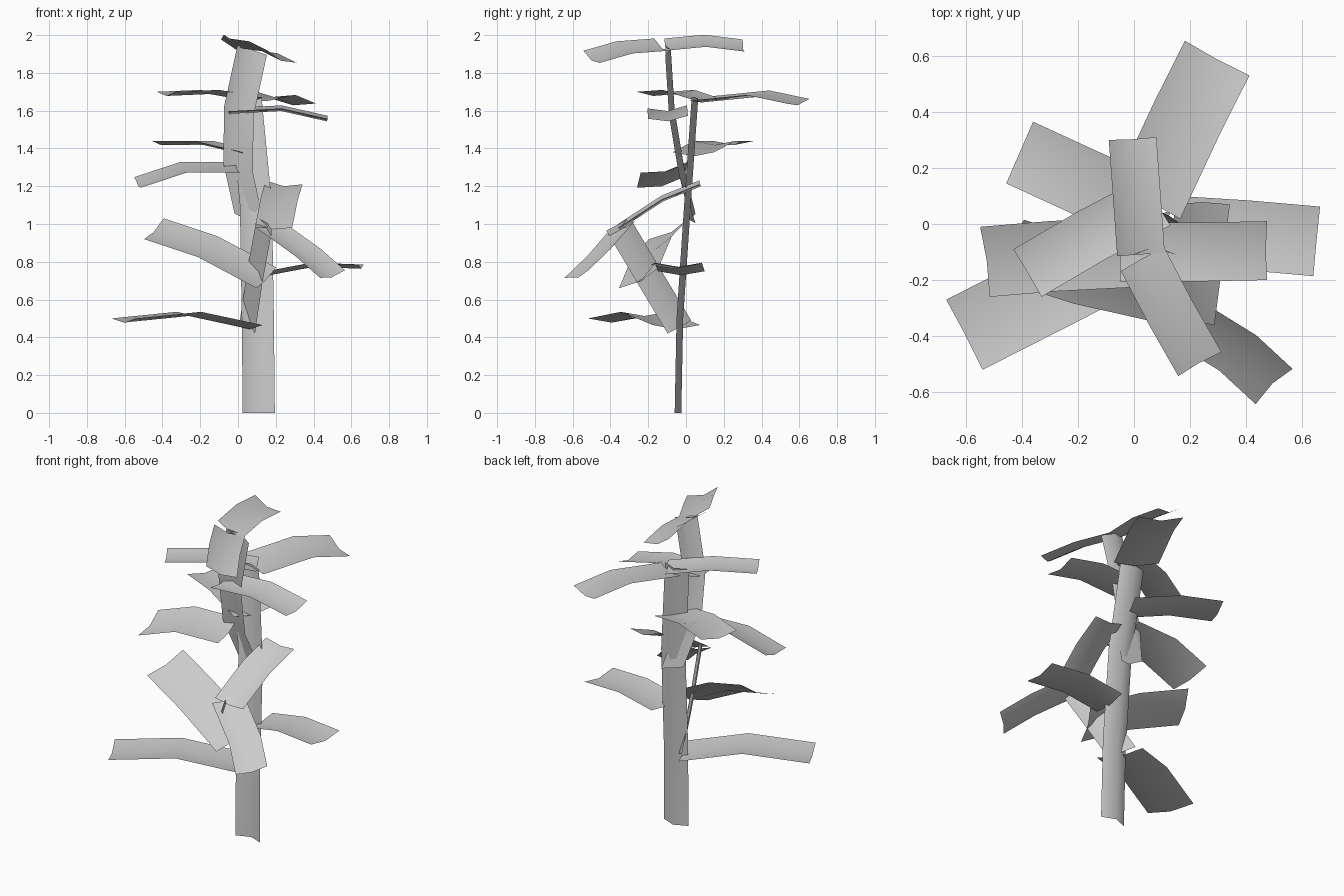
import bpy
from mathutils import Vector

if "Cube" in bpy.data.objects:
    bpy.data.objects.remove(bpy.data.objects["Cube"])

grey = bpy.data.materials.new("pale_grey")
grey.use_nodes = True
colour = (0.6, 0.6, 0.6, 1)
grey.diffuse_color = colour
grey.node_tree.nodes["Principled BSDF"].inputs["Base Color"].default_value = colour


def card(name, path, half, cup):
    """Creased strip along a path; half is the vector from centre to edge."""
    path = [Vector(p) for p in path]
    half = Vector(half)
    verts, faces = [], []
    for i, p in enumerate(path):
        along = path[min(i + 1, len(path) - 1)] - path[max(i - 1, 0)]
        normal = half.cross(along).normalized()
        if abs(normal.z) > 0.3:          # leaves sag below their edges
            normal *= 1 if normal.z > 0 else -1
        elif normal.y > 0:               # stems fold backwards
            normal *= -1
        verts += [p - half, p - normal * cup, p + half]
    for i in range(len(path) - 1):
        for j in range(2):
            a = 3 * i + j
            faces.append((a, a + 1, a + 4, a + 3))
    mesh = bpy.data.meshes.new(name)
    mesh.from_pydata(verts, [], faces)
    mesh.materials.append(grey)
    for poly in mesh.polygons:
        poly.use_smooth = True
    obj = bpy.data.objects.new(name, mesh)
    bpy.context.collection.objects.link(obj)


# Stems
card("main_stem", [(.11, -.06, 0), (.105, -.05, .5), (.095, -.01, 1.1), (.04, .03, 1.67)],
     (.085, 0, 0), .035)
card("upper_stem", [(.06, .05, 1.03), (.0, -.04, 1.3), (.005, -.09, 1.6), (.075, -.11, 1.92)],
     (.078, 0, -.025), .03)
card("front_branch", [(.05, -.035, .455), (.09, -.2, .73), (.14, -.36, 1.0)],
     (.04, -.062, -.035), .02)

# Leaves: base, middle, tip, then half width vector
leaves = {
    "low_left_leaf": ([(.065, -.05, .465), (-.26, -.22, .535), (-.605, -.395, .5)], (.065, -.125, 0)),
    "branch_right_leaf": ([(.16, -.33, 1.0), (.37, -.46, .85), (.5, -.58, .735)], (.066, .063, .02)),
    "branch_back_leaf": ([(.19, -.36, .99), (.22, -.13, 1.14), (.245, .07, 1.22)], (.097, 0, -.01)),
    "broad_left_leaf": ([(.15, -.25, .715), (-.16, -.18, .88), (-.445, -.09, .975)], (.052, .105, .055)),
    "low_right_leaf": ([(.16, -.025, .75), (.4, -.04, .795), (.652, -.062, .785)], (.012, .124, 0)),
    "middle_left_leaf": ([(0, -.1, 1.3), (-.29, -.115, 1.3), (-.532, -.135, 1.22)], (-.017, .125, .028)),
    "back_left_leaf": ([(.07, .04, 1.38), (-.18, .15, 1.44), (-.408, .255, 1.44)], (.048, .11, 0)),
    "high_left_leaf": ([(.08, .08, 1.67), (-.15, -.04, 1.71), (-.38, -.175, 1.7)], (-.05, .085, 0)),
    "back_right_leaf": ([(.05, .08, 1.665), (.19, .38, 1.695), (.297, .592, 1.65)], (.115, -.062, -.012)),
    "high_right_leaf": ([(-.05, -.1, 1.605), (.23, -.1, 1.62), (.475, -.095, 1.565)], (0, .105, .008)),
    "top_back_leaf": ([(.025, -.11, 1.95), (.01, .1, 1.97), (-.005, .305, 1.945)], (.085, .005, -.032)),
    "top_front_leaf": ([(.03, -.125, 1.95), (.135, -.325, 1.935), (.235, -.5, 1.885)], (.077, .043, -.032)),
}
for name, (path, half) in leaves.items():
    card(name, path, half, .022)
